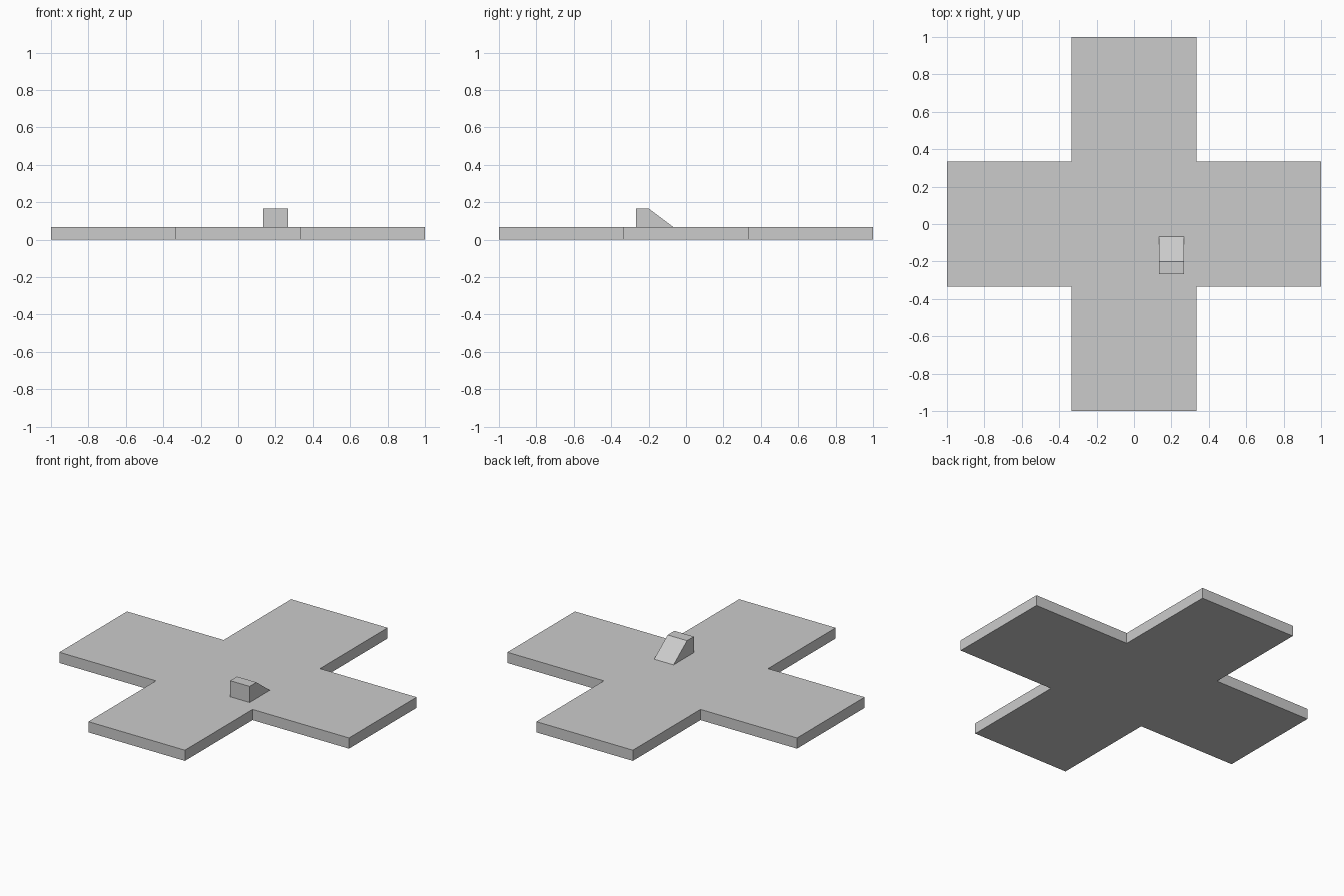
import bpy
import bmesh
from mathutils import Vector

if "Cube" in bpy.data.objects:
    bpy.data.objects.remove(bpy.data.objects["Cube"])


def extrude_profile(name, points, direction):
    """Make a solid by extruding a closed flat outline."""
    bm = bmesh.new()
    face = bm.faces.new([bm.verts.new(p) for p in points])
    result = bmesh.ops.extrude_face_region(bm, geom=[face])
    verts = [g for g in result["geom"] if isinstance(g, bmesh.types.BMVert)]
    bmesh.ops.translate(bm, verts=verts, vec=Vector(direction))
    bmesh.ops.recalc_face_normals(bm, faces=bm.faces[:])
    mesh = bpy.data.meshes.new(name)
    bm.to_mesh(mesh)
    bm.free()
    obj = bpy.data.objects.new(name, mesh)
    bpy.context.collection.objects.link(obj)
    return obj


ARM = 1 / 3       # half width of each arm
THICK = 1 / 15    # plate thickness

# Cross-shaped base plate: one arm end and inner corner, turned four times
outline = []
x_dir, y_dir = Vector((1, 0, 0)), Vector((0, 1, 0))
for _ in range(4):
    for u, v in [(1, -ARM), (1, ARM), (ARM, ARM)]:
        outline.append(x_dir * u + y_dir * v)
    x_dir, y_dir = y_dir, -x_dir
extrude_profile("cross_plate", outline, (0, 0, THICK))

# Small block with a sloped back, standing on the plate
profile = [(-0.267, THICK), (-0.067, THICK), (-0.2, 0.167), (-0.267, 0.167)]
extrude_profile("ramp_block", [(0.133, y, z) for y, z in profile], (0.134, 0, 0))
